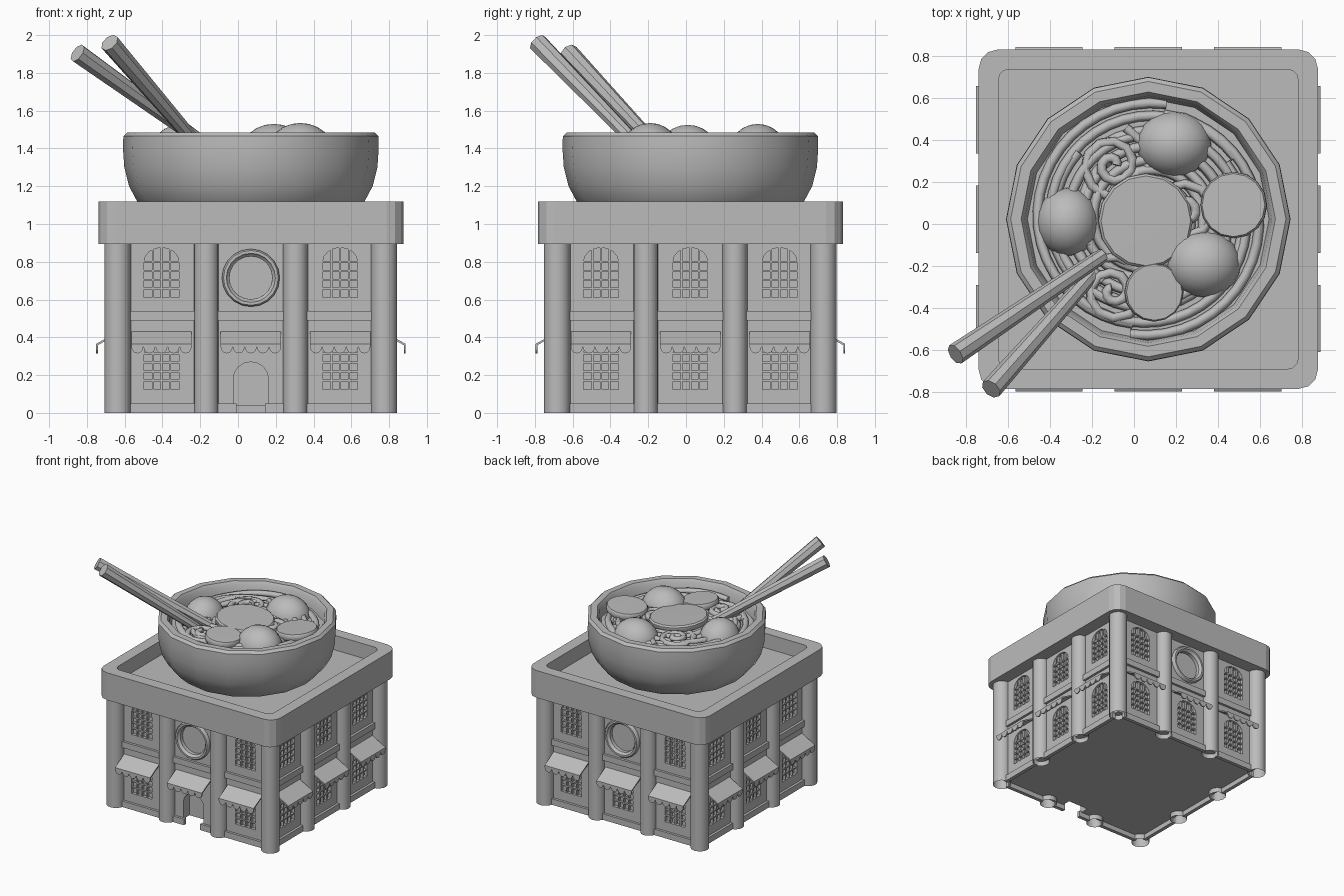
import bpy, bmesh, random
from math import pi, sin, cos, sqrt, radians
from mathutils import Matrix, Vector

if "Cube" in bpy.data.objects:
    bpy.data.objects.remove(bpy.data.objects["Cube"])

CENTER = Vector((0.068, 0.023, 0))
WALL = 0.70                       # wall distance from the centre
BAYS = (-0.473, 0, 0.473)
SIDES = [Matrix.Translation(CENTER) @ Matrix.Rotation(k * pi / 2, 4, 'Z') for k in range(4)]

grey = bpy.data.materials.new("plain_grey")
grey.use_nodes = True
grey.diffuse_color = (0.5, 0.5, 0.5, 1)
grey.node_tree.nodes["Principled BSDF"].inputs["Base Color"].default_value = (0.5, 0.5, 0.5, 1)


def finish(bm, name, smooth=False):
    bmesh.ops.recalc_face_normals(bm, faces=bm.faces)
    mesh = bpy.data.meshes.new(name)
    bm.to_mesh(mesh)
    bm.free()
    mesh.materials.append(grey)
    obj = bpy.data.objects.new(name, mesh)
    bpy.context.collection.objects.link(obj)
    if smooth:
        bpy.ops.object.select_all(action='DESELECT')
        obj.select_set(True)
        bpy.context.view_layer.objects.active = obj
        bpy.ops.object.shade_smooth_by_angle(angle=radians(40))
    return obj


def prism(bm, m, outline, a, b, along_u=False):
    """Extrude an outline of (u, z) outward from a to b, or of (outward, z) along u."""
    def place(p, t):
        return m @ (Vector((t, -p[0], p[1])) if along_u else Vector((p[0], -t, p[1])))
    rings = [[bm.verts.new(place(p, t)) for p in outline] for t in (a, b)]
    bm.faces.new(rings[0])
    bm.faces.new(rings[1][::-1])
    n = len(outline)
    for i in range(n):
        j = (i + 1) % n
        bm.faces.new((rings[0][i], rings[1][i], rings[1][j], rings[0][j]))


def rect(u0, u1, z0, z1):
    return [(u0, z0), (u1, z0), (u1, z1), (u0, z1)]


def arch(u, half, z0, spring, rise, n=8):
    top = [(u + half * cos(i * pi / n), spring + rise * sin(i * pi / n)) for i in range(n + 1)]
    return [(u - half, z0), (u + half, z0)] + top


def disc(r, z, n=20):
    return [(r * cos(i * 2 * pi / n), z + r * sin(i * 2 * pi / n)) for i in range(n)]


def spin(bm, m, profile, n):
    """Revolve a profile of (radius, height) round the z axis of m."""
    verts = [bm.verts.new(m @ Vector((r, 0, z))) for r, z in profile]
    edges = [bm.edges.new(p) for p in zip(verts, verts[1:])]
    axis = m.to_3x3() @ Vector((0, 0, 1))
    bmesh.ops.spin(bm, geom=verts + edges, cent=m.translation, axis=axis,
                   angle=2 * pi, steps=n, use_merge=True)
    bmesh.ops.remove_doubles(bm, verts=bm.verts, dist=0.0001)


# Which bays have which openings
def windows():
    for k, m in enumerate(SIDES):
        for u in BAYS:
            for z in (0.125, 0.61):
                middle = u == 0 and ((k == 0) or (k == 2 and z > 0.5))
                if not middle:
                    yield m, u, z


# Walls with recessed windows, portholes and door
bm = bmesh.new()
prism(bm, SIDES[0], rect(-WALL, WALL, 0.04, 0.92), -WALL, WALL)
walls = finish(bm, "walls")
bm = bmesh.new()
HALF, SPRING, RISE = 0.092, 0.19, 0.075
for m, u, z in windows():
    prism(bm, m, arch(u, HALF, z, z + SPRING, RISE), WALL - 0.025, WALL + 0.05)
for m in (SIDES[0], SIDES[2]):
    prism(bm, m, disc(0.115, 0.715), WALL - 0.02, WALL + 0.05)
prism(bm, SIDES[0], arch(0, 0.093, -0.05, 0.18, 0.09), WALL - 0.08, WALL + 0.05)
cutter = finish(bm, "opening_cutter")
cut = walls.modifiers.new("openings", 'BOOLEAN')
cut.operation, cut.solver, cut.object = 'DIFFERENCE', 'EXACT', cutter
bpy.context.view_layer.objects.active = walls
bpy.ops.object.modifier_apply(modifier="openings")
bpy.data.objects.remove(cutter)

# Window bars, clipped to the arch
bm = bmesh.new()
BAR = 0.005
for m, u, z in windows():
    for i in (-1, 0, 1):
        x = i * HALF / 2
        top = z + SPRING + RISE * sqrt(1 - (x / HALF) ** 2)
        prism(bm, m, rect(u + x - BAR, u + x + BAR, z, top), WALL - 0.026, WALL - 0.004)
    for i in range(1, 5):
        h = z + i * SPRING / 4
        prism(bm, m, rect(u - HALF, u + HALF, h - BAR, h + BAR), WALL - 0.026, WALL - 0.005)
finish(bm, "window_bars")

# Round window rings
bm = bmesh.new()
for m in (SIDES[0], SIDES[2]):
    face = m @ Matrix.Translation((0, -WALL, 0.715)) @ Matrix.Rotation(pi / 2, 4, 'X')
    spin(bm, face, [(0.153, -0.01), (0.153, 0.02), (0.145, 0.03), (0.13, 0.03),
                    (0.122, 0.015), (0.114, 0.01), (0.114, -0.02)], 20)
finish(bm, "round_window_rings", True)

# Plinth and belt course in every bay
bm = bmesh.new()
for k, m in enumerate(SIDES):
    for u in BAYS:
        for a, b in (((-0.18, -0.075), (0.075, 0.18)) if k == 0 and u == 0 else ((-0.18, 0.18),)):
            prism(bm, m, rect(u + a, u + b, 0, 0.05), WALL - 0.01, WALL + 0.02)
        prism(bm, m, rect(u - 0.18, u + 0.18, 0.49, 0.54), WALL - 0.01, WALL + 0.02)
finish(bm, "plinth_and_belt")

# Awnings with a scalloped valance
bm = bmesh.new()
scallops = [(-0.16, 0.362)]
for i in range(5):
    for j in range(7):
        t = pi - j * pi / 6
        scallops.append((-0.128 + i * 0.064 + 0.0315 * cos(t), 0.35 - 0.035 * sin(t)))
scallops.append((0.16, 0.362))
sheet = [(WALL - 0.01, 0.425), (WALL - 0.01, 0.437), (0.82, 0.365), (0.82, 0.353)]
for m in SIDES:
    for u in BAYS:
        prism(bm, m, sheet, u - 0.16, u + 0.16, along_u=True)
        prism(bm, m, [(u + p[0], p[1]) for p in scallops], 0.81, 0.82)
finish(bm, "awnings")

# Round columns, open underneath
bm = bmesh.new()
for m in SIDES:
    for u, d, r in ((-0.236, WALL, 0.066), (0.236, WALL, 0.066), (0.705, 0.705, 0.07)):
        spin(bm, m @ Matrix.Translation((u, -d, 0)), [(r, 0), (r, 0.91)], 16)
finish(bm, "columns", True)


# Roof slab with a sunken top
def rounded_square(half, r, n=3):
    pts = []
    for k in range(4):
        for i in range(n + 1):
            t = (k + i / n) * pi / 2
            c = pi / 4 + k * pi / 2
            pts.append(((half - r) * sqrt(2) * cos(c) + r * cos(t),
                        (half - r) * sqrt(2) * sin(c) + r * sin(t)))
    return pts


bm = bmesh.new()
loops = [[bm.verts.new(CENTER + Vector((x, y, z))) for x, y in rounded_square(h, r)]
         for h, r, z in ((0.807, 0.09, 0.895), (0.807, 0.09, 1.12), (0.713, 0.05, 1.12), (0.713, 0.05, 1.0))]
for lo, hi in zip(loops, loops[1:]):
    for i in range(len(lo)):
        j = (i + 1) % len(lo)
        bm.faces.new((lo[i], lo[j], hi[j], hi[i]))
bm.faces.new(loops[0])
bm.faces.new(loops[-1])
finish(bm, "roof_slab")

# Bowl with broth surface
bm = bmesh.new()
spin(bm, SIDES[0], [(0, 1.0), (0.42, 1.0), (0.53, 1.05), (0.602, 1.12), (0.645, 1.2), (0.67, 1.3),
                    (0.677, 1.4), (0.675, 1.465), (0.655, 1.485), (0.605, 1.485), (0.588, 1.46),
                    (0.575, 1.385), (0, 1.385)], 16)
finish(bm, "bowl", True)

# Noodles: spirals and long arcs round the bowl
random.seed(4)
curve = bpy.data.curves.new("noodles", 'CURVE')
curve.dimensions, curve.bevel_depth, curve.bevel_resolution = '3D', 0.024, 1
curve.use_fill_caps = True


def noodle(points):
    s = curve.splines.new('POLY')
    s.points.add(len(points) - 1)
    for p, co in zip(s.points, points):
        p.co = (*co, 1)


for x, y, turn in ((-0.1, 0.28, 0), (-0.1, -0.32, 2), (0.25, 0.05, 4)):
    noodle([(x + (0.015 + 0.0075 * i) * cos(turn + i * 0.6), y + (0.015 + 0.0075 * i) * sin(turn + i * 0.6),
             1.425 - 0.001 * i) for i in range(24)])
for ring in range(8):
    r = 0.555 - ring * 0.047
    start = random.uniform(0, 6)
    for part in range(2):
        a0 = start + part * pi
        noodle([(CENTER.x + (r - 0.0025 * i) * cos(a0 + i * 0.15), CENTER.y + (r - 0.0025 * i) * sin(a0 + i * 0.15),
                 1.4 + 0.01 * sin(i * 0.5 + ring)) for i in range(22)])
noodles = bpy.data.objects.new("noodles", curve)
noodles.data.materials.append(grey)
bpy.context.collection.objects.link(noodles)

# Round dumplings
bm = bmesh.new()
for x, y, rx, ry, top in ((0.19, 0.38, 0.18, 0.157, 1.53), (-0.315, 0.01, 0.15, 0.165, 1.525),
                          (0.33, -0.19, 0.18, 0.16, 1.535)):
    m = Matrix.Translation((x, y, top - 0.16)) @ Matrix.Diagonal((rx, ry, 0.16, 1))
    bmesh.ops.create_uvsphere(bm, u_segments=20, v_segments=12, radius=1, matrix=m)
finish(bm, "dumplings", True)

# Flat slices
bm = bmesh.new()
for x, y, rx, ry, tilt in ((0.055, 0.015, 0.225, 0.228, 4), (0.475, 0.09, 0.158, 0.18, -5),
                           (0.095, -0.325, 0.14, 0.13, 5)):
    m = (Matrix.Translation((x, y, 1.44)) @ Matrix.Rotation(radians(tilt), 4, 'Y')
         @ Matrix.Diagonal((rx, ry, 1, 1)))
    spin(bm, m, [(0, -0.03), (0.95, -0.03), (1, -0.015), (1, 0.01), (0.95, 0.022), (0, 0.024)], 16)
finish(bm, "slices", True)

# Chopsticks
bm = bmesh.new()
for end, tip in (((-0.85, -0.62, 1.905), (-0.15, -0.15, 1.405)), ((-0.68, -0.785, 1.96), (-0.2, -0.24, 1.4))):
    a, b = Vector(tip), Vector(end)
    m = Matrix.Translation(a) @ (b - a).to_track_quat('Z', 'Y').to_matrix().to_4x4()
    spin(bm, m, [(0, 0), (0.035, 0), (0.052, (b - a).length), (0, (b - a).length)], 8)
finish(bm, "chopsticks", True)
